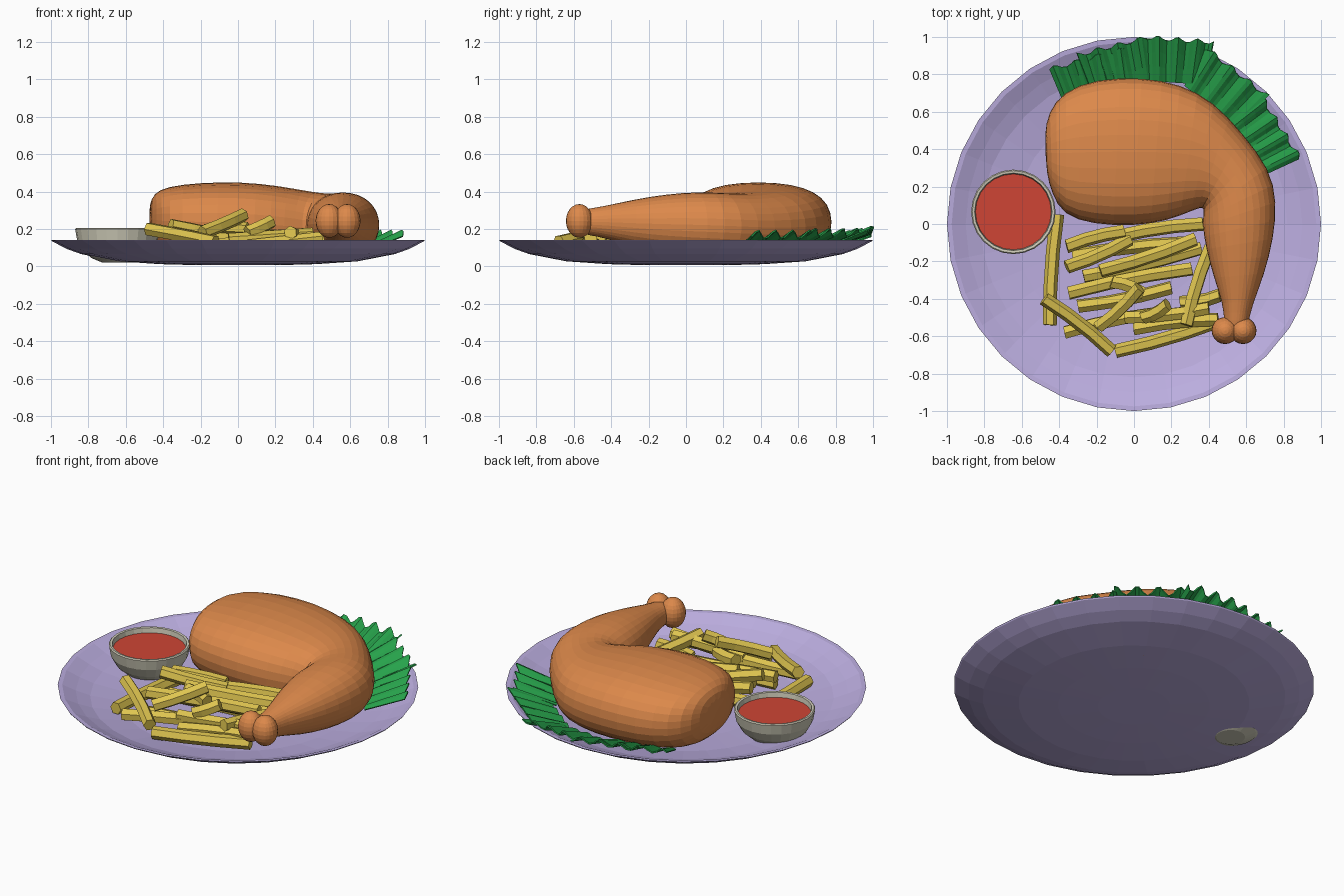
import bpy, math
from mathutils import Vector


def material(name, rgb):
    m = bpy.data.materials.new(name)
    m.diffuse_color = (*rgb, 1)
    return m


LAVENDER = material("lavender", (0.50, 0.42, 0.74))
ROAST = material("roast", (0.72, 0.25, 0.07))
YELLOW = material("yellow", (0.74, 0.56, 0.08))
GREEN = material("green", (0.02, 0.36, 0.07))
CREAM = material("cream", (0.62, 0.60, 0.48))
RED = material("red", (0.62, 0.06, 0.035))


def make(name, verts, faces, mat):
    me = bpy.data.meshes.new(name)
    me.from_pydata([tuple(v) for v in verts], [], faces)
    me.materials.append(mat)
    ob = bpy.data.objects.new(name, me)
    bpy.context.collection.objects.link(ob)
    return ob


def loft(name, rings, mat):
    """Skin equal-length rings and close both ends."""
    n = len(rings[0])
    verts = [v for r in rings for v in r]
    faces = [(i * n + j, i * n + (j + 1) % n, (i + 1) * n + (j + 1) % n, (i + 1) * n + j)
             for i in range(len(rings) - 1) for j in range(n)]
    faces += [tuple(reversed(range(n))), tuple(range(len(verts) - n, len(verts)))]
    return make(name, verts, faces, mat)


def lathe(name, profile, sides, mat, x=0, y=0):
    rings = [[(x + r * math.cos(2 * math.pi * k / sides),
               y + r * math.sin(2 * math.pi * k / sides), z) for k in range(sides)]
             for r, z in profile]
    return loft(name, rings, mat)


# Plate: thin shallow dish
lathe("plate", [(0.2, 0.006), (0.42, 0.012), (0.64, 0.027), (0.84, 0.066), (0.92, 0.095),
                (0.995, 0.135), (1.0, 0.142), (0.975, 0.14), (0.90, 0.105), (0.82, 0.075),
                (0.64, 0.04), (0.42, 0.025), (0.2, 0.018)], 32, LAVENDER)

# Sauce cup and sauce
lathe("sauce_cup", [(0.08, 0.02), (0.14, 0.045), (0.185, 0.085), (0.215, 0.14), (0.226, 0.2),
                    (0.22, 0.206), (0.207, 0.204), (0.2, 0.16), (0.17, 0.1), (0.08, 0.06)],
      24, CREAM, -0.645, 0.065)
lathe("sauce", [(0.17, 0.13), (0.203, 0.175)], 24, RED, -0.645, 0.065)

# Chicken leg: sections as outer edge x, y, inner edge x, y, bottom, top
sections = [
    (-0.478, 0.48, -0.47, 0.28, 0.18, 0.33),
    (-0.46, 0.60, -0.44, 0.16, 0.10, 0.395),
    (-0.38, 0.715, -0.38, 0.04, 0.05, 0.43),
    (-0.20, 0.785, -0.22, -0.01, 0.025, 0.452),
    (0.05, 0.792, 0.0, -0.02, 0.015, 0.456),
    (0.25, 0.755, 0.18, 0.01, 0.01, 0.435),
    (0.43, 0.66, 0.32, 0.07, 0.015, 0.405),
    (0.59, 0.48, 0.37, 0.09, 0.02, 0.39),
    (0.73, 0.30, 0.37, 0.06, 0.03, 0.397),
    (0.77, 0.12, 0.36, 0.0, 0.04, 0.402),
    (0.75, -0.08, 0.38, -0.13, 0.06, 0.39),
    (0.70, -0.27, 0.425, -0.29, 0.10, 0.36),
    (0.635, -0.43, 0.475, -0.43, 0.15, 0.325),
    (0.615, -0.52, 0.48, -0.52, 0.165, 0.31),
    (0.60, -0.58, 0.49, -0.58, 0.18, 0.30)]
rings = []
for i, (ox, oy, ix, iy, z0, z1) in enumerate(sections):
    o, n, ring = Vector((ox, oy, 0)), Vector((ix, iy, 0)), []
    p = 0.82 if i < 7 else 0.95
    for k in range(16):
        a = 2 * math.pi * k / 16
        c = math.copysign(abs(math.cos(a)) ** p, math.cos(a))
        s = math.copysign(abs(math.sin(a)) ** p, math.sin(a))
        v = (o + n) / 2 + (o - n) / 2 * c
        v.z = (z0 + z1) / 2 + (z1 - z0) / 2 * s
        ring.append(v)
    rings.append(ring)
leg = loft("chicken_leg", rings, ROAST)
leg.modifiers.new("smooth", "SUBSURF").levels = 1
leg.modifiers["smooth"].render_levels = 1

# Two-lobed bone end
for side, x in (("left", 0.487), ("right", 0.583)):
    bpy.ops.mesh.primitive_uv_sphere_add(segments=20, ring_count=12, location=(x, -0.57, 0.243))
    k = bpy.context.object
    k.name = "bone_end_" + side
    k.scale = (0.072, 0.072, 0.09)
    k.data.materials.append(ROAST)

# Fries: gently bent hexagonal sticks, x, y, z at both ends
fries = [
    (-0.41, 0.05, 0.07, -0.45, -0.54, 0.09), (-0.48, -0.40, 0.20, -0.12, -0.68, 0.13),
    (-0.10, -0.68, 0.09, 0.45, -0.52, 0.11), (-0.36, -0.12, 0.18, -0.05, -0.04, 0.16),
    (-0.36, -0.23, 0.22, -0.02, -0.08, 0.15), (-0.10, -0.07, 0.14, 0.37, 0.0, 0.17),
    (-0.18, -0.25, 0.19, 0.33, -0.08, 0.15), (-0.35, -0.37, 0.15, 0.31, -0.24, 0.16),
    (-0.27, -0.28, 0.13, 0.36, -0.13, 0.11), (0.28, -0.54, 0.18, 0.41, -0.12, 0.14),
    (-0.19, -0.55, 0.18, 0.03, -0.34, 0.275), (-0.12, -0.31, 0.21, 0.05, -0.37, 0.20),
    (-0.05, -0.50, 0.14, 0.40, -0.45, 0.17), (-0.37, -0.58, 0.09, 0.10, -0.48, 0.13),
    (0.05, -0.50, 0.18, 0.18, -0.43, 0.24), (0.0, -0.56, 0.10, 0.45, -0.51, 0.15),
    (-0.30, -0.44, 0.07, 0.20, -0.34, 0.08), (-0.33, -0.17, 0.06, 0.30, -0.10, 0.06),
    (0.25, -0.42, 0.09, 0.46, -0.38, 0.13)]
for i, f in enumerate(fries):
    a, b = Vector(f[:3]), Vector(f[3:])
    d = (b - a).normalized()
    u = d.cross(Vector((0, 0, 1))).normalized()
    w = u.cross(d)
    rings = []
    for t in (0, 0.33, 0.67, 1):
        c = a.lerp(b, t) + u * 0.012 * math.sin(math.pi * t) * (-1) ** i
        rings.append([c + 0.037 * (u * math.cos(k * math.pi / 3 + i) + w * math.sin(k * math.pi / 3 + i))
                      for k in range(6)])
    loft(f"fry_{i + 1}", rings, YELLOW)

# Lettuce: ruffled sheets tucked behind the chicken; centre, turn, length, lift
leaves = [(-0.22, 0.77, 15, 0.42, 0.0), (-0.08, 0.84, 14, 0.40, 0.01),
          (0.23, 0.87, -4, 0.37, 0.02), (0.48, 0.72, -38, 0.42, 0.01),
          (0.69, 0.45, -58, 0.38, 0.0)]
for i, (cx, cy, deg, length, lift) in enumerate(leaves):
    ang, nx, ny = math.radians(deg), 18, 3
    verts = []
    for q in range(ny + 1):
        for p in range(nx + 1):
            s, t = p / nx, q / ny
            wave = math.sin(s * 22 + i * 1.7)
            x = (s - 0.5) * length * (0.85 + 0.15 * t)
            y = (t - 0.5) * 0.23 + 0.012 * wave * t
            z = 0.085 + 0.09 * t + lift + 0.022 * wave * (0.4 + 0.6 * t)
            verts.append((cx + x * math.cos(ang) - y * math.sin(ang),
                          cy + x * math.sin(ang) + y * math.cos(ang), z))
    faces = [(q * (nx + 1) + p, q * (nx + 1) + p + 1, (q + 1) * (nx + 1) + p + 1, (q + 1) * (nx + 1) + p)
             for q in range(ny) for p in range(nx)]
    leaf = make(f"lettuce_{i + 1}", verts, faces, GREEN)
    leaf.modifiers.new("thickness", "SOLIDIFY").thickness = 0.008
